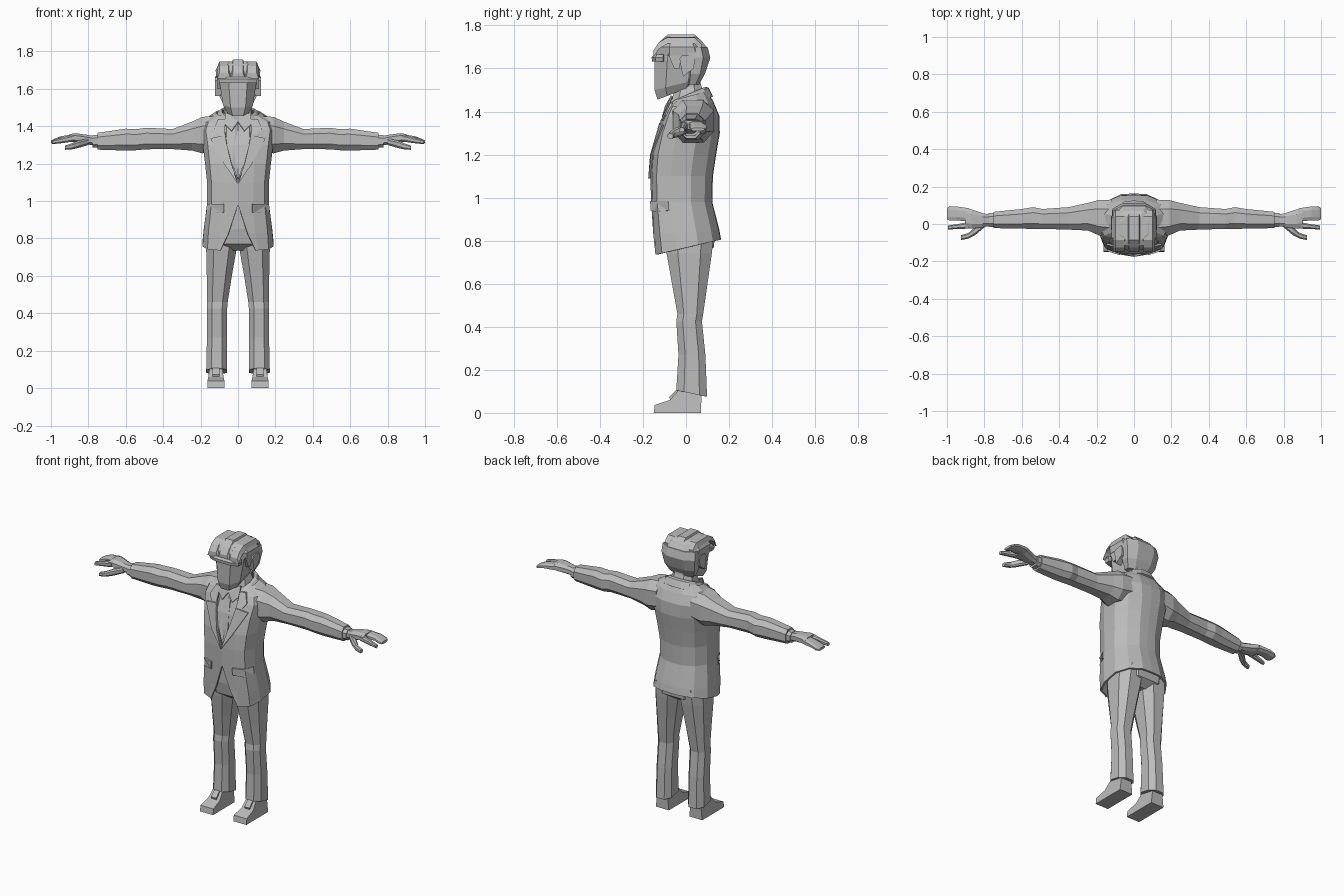
import bpy, bmesh, math
from mathutils import Vector

grey = bpy.data.materials.new("plain_grey")
grey.diffuse_color = (0.5, 0.5, 0.5, 1)


def add(name, verts, faces, mirror=False, thick=0):
    me = bpy.data.meshes.new(name)
    me.from_pydata([tuple(v) for v in verts], [], faces)
    bm = bmesh.new()
    bm.from_mesh(me)
    bmesh.ops.recalc_face_normals(bm, faces=bm.faces)
    bm.to_mesh(me)
    bm.free()
    me.materials.append(grey)
    ob = bpy.data.objects.new(name, me)
    bpy.context.collection.objects.link(ob)
    if mirror:
        m = ob.modifiers.new("mirror", 'MIRROR')
        m.merge_threshold = 0.0005
    if thick:
        s = ob.modifiers.new("thickness", 'SOLIDIFY')
        s.thickness = thick
        s.offset = -1 if thick > 0 else 0
    return ob


def loft(name, rings, mirror=False, closed=True, thick=0):
    """Skin a list of equal-length rings; closed rings get end caps."""
    n = len(rings[0])
    verts = [p for r in rings for p in r]
    faces = []
    for i in range(len(rings) - 1):
        for j in range(n if closed else n - 1):
            k = (j + 1) % n
            faces.append((i*n + j, i*n + k, (i+1)*n + k, (i+1)*n + j))
    if closed:
        faces += [tuple(range(n)), tuple(range((len(rings)-1)*n, len(rings)*n))]
    return add(name, verts, faces, mirror, thick)


def octagon(ru, rv):
    c = 0.5
    return [(ru, -c*rv), (ru, c*rv), (c*ru, rv), (-c*ru, rv),
            (-ru, c*rv), (-ru, -c*rv), (-c*ru, -rv), (c*ru, -rv)]


def zring(z, x0, x1, y0, y1, tilt=0):
    """Horizontal eight-sided ring; tilt raises the back and lowers the front."""
    cx, cy, ry = (x0+x1)/2, (y0+y1)/2, (y1-y0)/2
    return [(cx+u, cy+v, z + tilt*v/ry) for u, v in octagon((x1-x0)/2, ry)]


def xring(x, y0, y1, z0, z1):
    return [(x, (y0+y1)/2+u, (z0+z1)/2+v) for u, v in octagon((y1-y0)/2, (z1-z0)/2)]


# Jacket: z, front edge x, half width, front y, back y, tilt
JACKET = [(0.77, .095, .19, -.142, .163, .035), (0.84, .05, .184, -.152, .155, .01),
          (0.98, 0, .166, -.162, .122, 0), (1.10, 0, .165, -.166, .125, 0),
          (1.20, .035, .176, -.160, .14, 0), (1.30, .06, .188, -.138, .157, 0),
          (1.38, .072, .2, -.108, .155, 0), (1.43, .07, .185, -.085, .13, .01),
          (1.475, .06, .115, -.05, .1, .02)]


def half_ring(z, fx, hw, yf, yb, tilt):
    mid, ry = (yf+yb)/2, (yb-yf)/2
    pts = [(fx, yf), (max(fx+.012, .5*hw), yf+.008), (.86*hw, yf+.2*ry),
           (hw, mid-.35*ry), (hw, mid+.3*ry), (.75*hw, yb-.25*ry), (.35*hw, yb-.02*ry), (0, yb)]
    return [(x, y, z + tilt*(y-mid)/ry) for x, y in pts]


def front_y(x, z):
    """Depth of the jacket front at x, z."""
    for a, b in zip(JACKET, JACKET[1:]):
        if z <= b[0]:
            break
    t = max(0, min(1, (z-a[0])/(b[0]-a[0])))
    z_, fx, hw, yf, yb, _ = [p+(q-p)*t for p, q in zip(a, b)]
    pts = half_ring(z, 0, hw, yf, yb, 0)[:4]
    for p, q in zip(pts, pts[1:]):
        if x <= q[0]:
            break
    return p[1] + (q[1]-p[1])*min(1, (x-p[0])/(q[0]-p[0]))


def plate(name, outline, lift, depth=.012, mirror=True):
    """Flat piece following the jacket front."""
    n = len(outline)
    f = [(x, front_y(x, z)-lift, z) for x, z in outline]
    verts = f + [(x, y+depth, z) for x, y, z in f]
    faces = [tuple(range(n)), tuple(range(n, 2*n))]
    faces += [(i, (i+1) % n, n+(i+1) % n, n+i) for i in range(n)]
    return add(name, verts, faces, mirror)


loft("jacket", [half_ring(*r) for r in JACKET], True, False, .01)
plate("lapel_lower", [(.0, 1.09), (.075, 1.2), (.148, 1.335), (.105, 1.345), (.07, 1.35), (.036, 1.2)], .01)
plate("lapel_upper", [(.07, 1.355), (.11, 1.355), (.13, 1.385), (.105, 1.44), (.07, 1.44)], .008)
plate("pocket_flap", [(.075, .985), (.14, .985), (.166, .985), (.17, .94), (.14, .935), (.075, .94)], .012, .02)

# Shirt, tie and collars
loft("shirt", [zring(1.06, -.12, .12, -.145, .08), zring(1.2, -.14, .14, -.142, .1),
               zring(1.3, -.13, .13, -.122, .1), zring(1.4, -.12, .12, -.085, .1),
               zring(1.47, -.075, .075, -.055, .085, .015)])
plate("tie", [(0, 1.11), (.03, 1.2), (.015, 1.37), (.024, 1.41), (0, 1.415)], -.008, .02)
loft("shirt_collar", [zring(1.425, -.085, .085, -.085, .085, .025),
                      zring(1.465, -.078, .078, -.075, .08, .03),
                      zring(1.51, -.064, .064, -.055, .068, .02)])
loft("jacket_collar", [[p for p in half_ring(1.44, .075, .13, -.09, .125, .03)],
                       half_ring(1.475, .07, .10, -.07, .105, .035),
                       half_ring(1.485, .06, .085, -.05, .09, .03)], True, False, .012)
add("collar_point", [(.0, -.098, 1.425), (.035, -.112, 1.375), (.07, -.095, 1.41), (.07, -.07, 1.475),
                     (.0, -.07, 1.45)], [(0, 1, 2), (0, 2, 3), (0, 3, 4)], True, .008)

# Trousers
loft("trouser_leg", [zring(.09, .058, .17, -.045, .098, -.015), zring(.27, .06, .166, -.035, .09),
                     zring(.425, .058, .166, -.045, .074), zring(.46, .055, .165, -.04, .08),
                     zring(.6, .033, .167, -.065, .10), zring(.74, .008, .17, -.09, .12),
                     zring(.84, 0, .165, -.1, .13)], True)
loft("trouser_hips", [zring(.735, -.06, .06, -.06, .08), zring(.77, -.15, .15, -.11, .13),
                      zring(.85, -.165, .165, -.125, .135), zring(1.0, -.14, .14, -.13, .09)])

# Shoes
side = [(-.15, 0), (.07, 0), (.072, .11), (.0, .125), (-.035, .105), (-.075, .06), (-.145, .037)]
shoe = [[(.118+s*(.046 if z < .05 else .04 if z < .08 else .034), y, z) for y, z in side] for s in (-1, 1)]
loft("shoe", shoe, True)
loft("shoe_tongue", [[(x, -.02, .07), (x, -.03, .122), (x, -.078, .073), (x, -.07, .05)] for x in (.1, .136)], True)

# Sleeves, cuffs and hands
loft("sleeve", [xring(.12, -.07, .13, 1.27, 1.455), xring(.19, -.06, .128, 1.255, 1.45),
                xring(.245, -.035, .113, 1.27, 1.425), xring(.35, -.03, .09, 1.278, 1.385),
                xring(.49, -.026, .08, 1.277, 1.392), xring(.54, -.026, .09, 1.272, 1.385),
                xring(.60, -.025, .08, 1.27, 1.387), xring(.75, -.022, .065, 1.275, 1.365)], True)
loft("shirt_cuff", [xring(.74, -.016, .058, 1.285, 1.355), xring(.777, -.016, .058, 1.287, 1.352)], True)
loft("palm", [xring(.76, -.008, .048, 1.297, 1.345), xring(.81, -.018, .058, 1.303, 1.355),
              xring(.87, -.025, .078, 1.313, 1.363), xring(.9, -.022, .085, 1.318, 1.358)], True)
loft("finger_group", [xring(.88, .012, .084, 1.318, 1.358), xring(.95, .02, .094, 1.318, 1.346),
                      xring(.985, .018, .095, 1.31, 1.332), xring(1.0, .025, .085, 1.309, 1.324)], True)
loft("index_finger", [xring(.88, -.025, .012, 1.318, 1.355), xring(.94, -.026, .0, 1.31, 1.34),
                      xring(.995, -.03, -.008, 1.304, 1.325)], True)
loft("thumb", [xring(.80, -.018, .015, 1.3, 1.335), xring(.85, -.06, -.015, 1.285, 1.325),
               xring(.885, -.078, -.048, 1.277, 1.31), xring(.925, -.086, -.06, 1.274, 1.297)], True)

# Neck and head
loft("neck", [zring(1.44, -.06, .06, -.05, .075), zring(1.58, -.058, .058, -.06, .065)])


def head_ring(z, w, y0, y1, tilt=0):
    return zring(z, -w, w, y0, y1, tilt)


loft("face", [head_ring(1.49, .058, -.132, .045, .035), head_ring(1.525, .08, -.146, .06, .025),
              head_ring(1.64, .1, -.147, .095), head_ring(1.71, .1, -.128, .08)])
loft("brow", [head_ring(1.632, .098, -.157, -.09), head_ring(1.652, .104, -.16, -.09),
              head_ring(1.664, .1, -.15, -.09)])

# Hair: back, crown, locks and sideburns
loft("hair_back", [head_ring(1.525, .082, .0, .06), head_ring(1.575, .106, 0, .088),
                   head_ring(1.65, .118, -.02, .113), head_ring(1.7, .115, -.02, .1)])
loft("hair_crown", [head_ring(1.66, .115, -.138, .11), head_ring(1.7, .12, -.135, .095),
                    head_ring(1.732, .102, -.112, .07), head_ring(1.747, .075, -.085, .045)])


def lock(name, x, w, top, mirror):
    # one combed strip running front to back
    path = [(-.15, 1.685), (-.125, 1.722), (-.085, top), (.04, top), (.075, top-.035)]
    loft(name, [[(x-w, y, z-.03), (x-w*.7, y, z), (x+w*.7, y, z), (x+w, y, z-.03)] for y, z in path], mirror)


lock("hair_lock_middle", 0, .038, 1.758, False)
lock("hair_lock_side", .075, .036, 1.745, True)
loft("sideburn", [[(x, -.085, 1.67), (x, -.02, 1.67), (x, -.03, 1.6), (x, -.055, 1.6)] for x in (.08, .113)], True)

# Ears
ear = [(-.03, 1.645), (-.02, 1.66), (.03, 1.665), (.042, 1.645), (.036, 1.6), (.015, 1.585),
       (-.012, 1.562), (-.02, 1.59)]
loft("ear", [[(.09+k, y, z) for y, z in ear] for k in (0, .034)], True)
